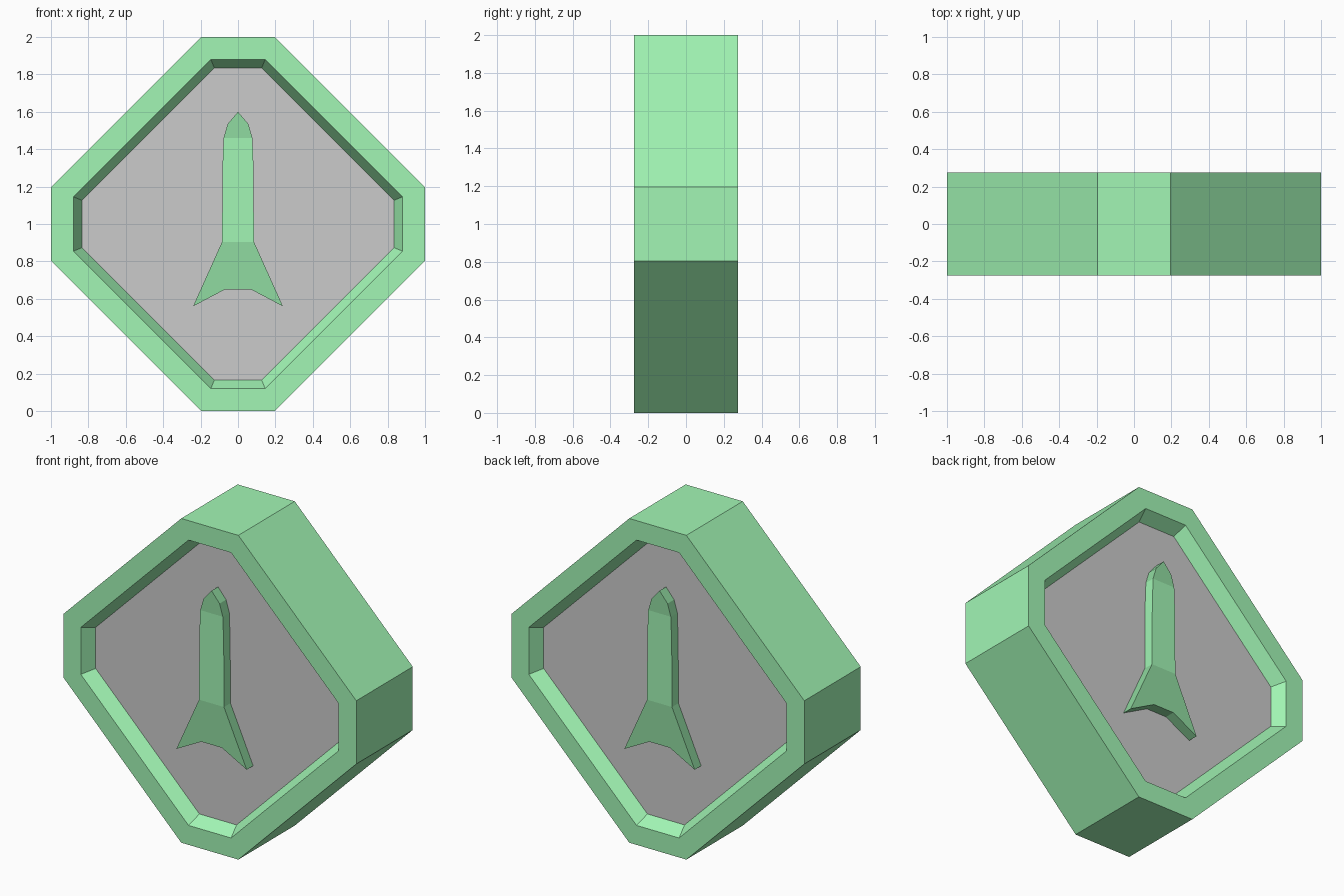
import bpy
import bmesh

if "Cube" in bpy.data.objects:
    bpy.data.objects.remove(bpy.data.objects["Cube"])

HALF_DEPTH = 0.275   # frame front/back
FLOOR = 0.195        # recessed panel level
EMBLEM = 0.258       # raised emblem level


def material(name, color):
    mat = bpy.data.materials.new(name)
    mat.diffuse_color = (*color, 1)
    mat.use_nodes = True
    mat.node_tree.nodes["Principled BSDF"].inputs["Base Color"].default_value = mat.diffuse_color
    return mat


GREEN = material("green", (0.36, 0.92, 0.46))
DARK = material("dark_green", (0.28, 0.71, 0.355))
GREY = material("panel_grey", (0.8, 0.8, 0.8))


def finish(name, bm, mats):
    bm.normal_update()
    mesh = bpy.data.meshes.new(name)
    bm.to_mesh(mesh)
    bm.free()
    for mat in mats:
        mesh.materials.append(mat)
    obj = bpy.data.objects.new(name, mesh)
    bpy.context.collection.objects.link(obj)
    return obj


def octagon(inset, y):
    """Diamond with cut corners, shrunk evenly by inset."""
    a, b = 1 - inset, 0.195 - inset * 0.414
    pts = [(b, a), (a, b), (a, -b), (b, -a), (-b, -a), (-a, -b), (-a, b), (-b, a)]
    return [(x, y, z + 1) for x, z in pts]


# Frame: rings lofted from front recess, around the outside, to back recess
bm = bmesh.new()
rings = [octagon(0.165, -FLOOR), octagon(0.12, -HALF_DEPTH), octagon(0, -HALF_DEPTH),
         octagon(0, HALF_DEPTH), octagon(0.12, HALF_DEPTH), octagon(0.165, FLOOR)]
loops = [[bm.verts.new(p) for p in ring] for ring in rings]
for r0, r1 in zip(loops, loops[1:]):
    for i in range(8):
        j = (i + 1) % 8
        bm.faces.new((r0[i], r1[i], r1[j], r0[j]))
# make the outer right wall face +x
bm.normal_update()
wall = max(bm.faces, key=lambda f: f.calc_center_median().x)
if wall.normal.x < 0:
    bmesh.ops.reverse_faces(bm, faces=bm.faces)
finish("frame", bm, [GREEN])

# Half outlines of the emblem, top to bottom
NOSE = [(0, 1.6), (0.055, 1.535), (0.077, 1.46)]
BODY = [(0.077, 1.46), (0.083, 1.3), (0.085, 0.905)]
FINS = [(0.085, 0.905), (0.24, 0.56), (0.07, 0.65)]


def emblem(name, side):
    bm = bmesh.new()
    for half, index in ((NOSE, 1), (BODY, 0), (FINS, 1)):
        left = [(-x, z) for x, z in reversed(half) if x > 0]
        face = bm.faces.new([bm.verts.new((x, side * EMBLEM, z)) for x, z in half + left])
        face.material_index = index
    bmesh.ops.remove_doubles(bm, verts=bm.verts, dist=0.0005)
    bm.normal_update()
    flip = [f for f in bm.faces if f.normal.y * side < 0]
    bmesh.ops.reverse_faces(bm, faces=flip)
    # side walls down to the panel
    for edge in [e for e in bm.edges if e.is_boundary]:
        loop = edge.link_loops[0]
        a, b = loop.vert, loop.link_loop_next.vert
        low = [bm.verts.new((v.co.x, side * FLOOR, v.co.z)) for v in (b, a)]
        wall = bm.faces.new((b, a, low[1], low[0]))
        wall.material_index = loop.face.material_index
    bmesh.ops.remove_doubles(bm, verts=bm.verts, dist=0.0005)
    finish(name, bm, [GREEN, DARK])


# Panel and raised rocket emblem on both sides
for side, label in ((-1, "front"), (1, "back")):
    bm = bmesh.new()
    face = bm.faces.new([bm.verts.new(p) for p in octagon(0.165, side * FLOOR)])
    bm.normal_update()
    if face.normal.y * side < 0:
        face.normal_flip()
    finish(label + "_panel", bm, [GREY])
    emblem(label + "_rocket_emblem", side)
